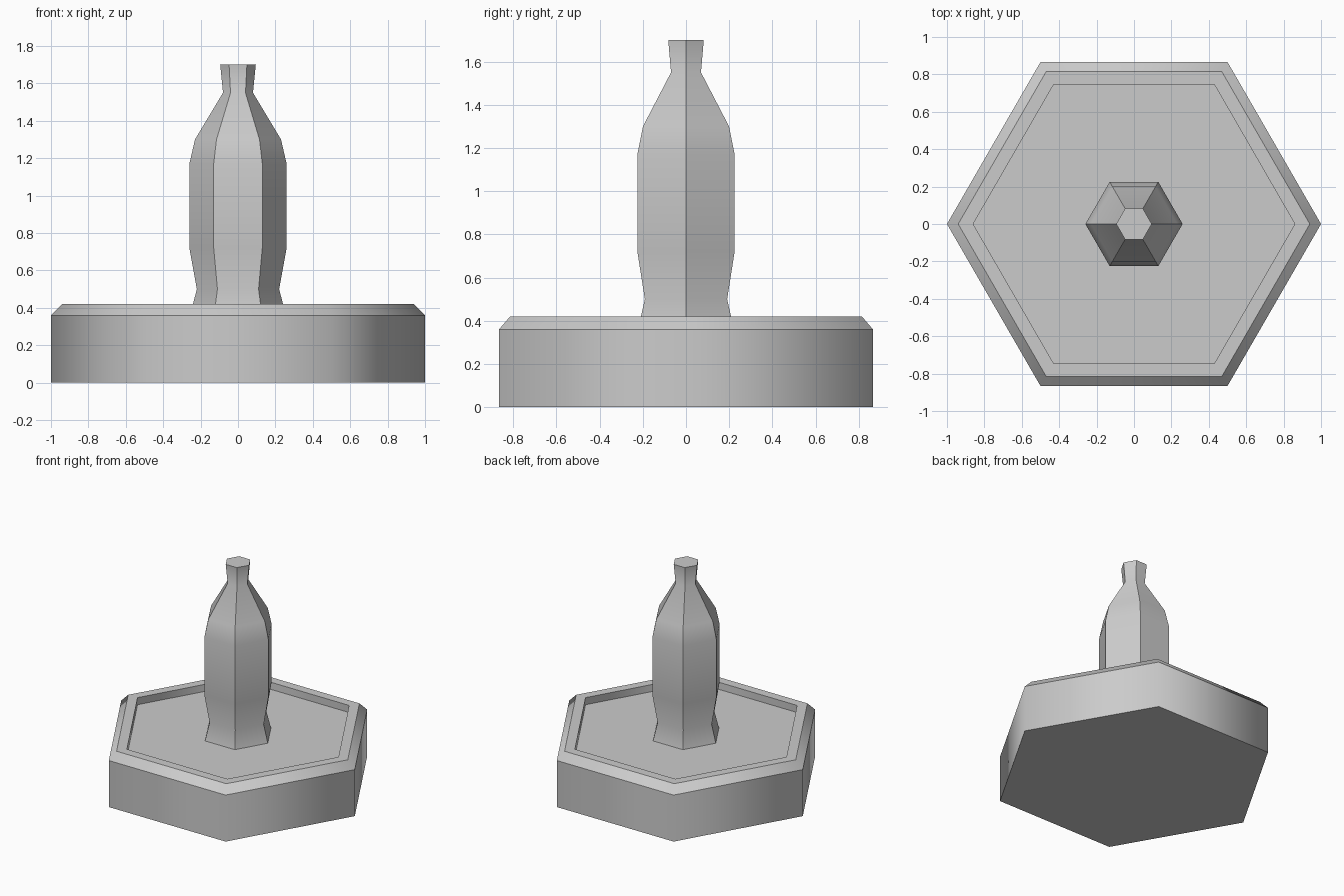
import bpy, bmesh
from math import cos, sin, pi

if "Cube" in bpy.data.objects:
    bpy.data.objects.remove(bpy.data.objects["Cube"])

SIDES = 6


def lathe(name, profile, sharp_rings, sharp_sides):
    """Six-sided turned solid from (radius, z) points, capped at both ends."""
    bm = bmesh.new()
    rings = [[bm.verts.new((r * cos(2 * pi * i / SIDES), r * sin(2 * pi * i / SIDES), z))
              for i in range(SIDES)] for r, z in profile]
    for a, b in zip(rings, rings[1:]):
        for i in range(SIDES):
            j = (i + 1) % SIDES
            bm.faces.new((a[i], a[j], b[j], b[i])).smooth = True
    bm.faces.new(rings[0][::-1])
    bm.faces.new(rings[-1])
    # Edges inside one ring are horizontal, the others run along the sides
    ring_of = {v: k for k, ring in enumerate(rings) for v in ring}
    for e in bm.edges:
        k, m = (ring_of[v] for v in e.verts)
        if k == m:
            e.smooth = not (sharp_rings or k in (0, len(rings) - 1))
        else:
            e.smooth = not sharp_sides
    mesh = bpy.data.meshes.new(name)
    bm.to_mesh(mesh)
    bm.free()
    obj = bpy.data.objects.new(name, mesh)
    bpy.context.collection.objects.link(obj)
    return obj


FLOOR = 0.365

# Basin: outer wall, chamfered lip, flat rim, shallow recessed floor
lathe("basin", [(1.0, 0), (1.0, 0.36), (0.94, 0.42), (0.86, 0.42), (0.86, FLOOR)],
      sharp_rings=True, sharp_sides=False)

# Pillar: flared foot, straight body, sloped shoulder, flared neck
lathe("pillar", [(0.255, FLOOR), (0.22, 0.50), (0.26, 0.72), (0.26, 1.17),
                 (0.23, 1.30), (0.08, 1.55), (0.095, 1.70)],
      sharp_rings=False, sharp_sides=True)
